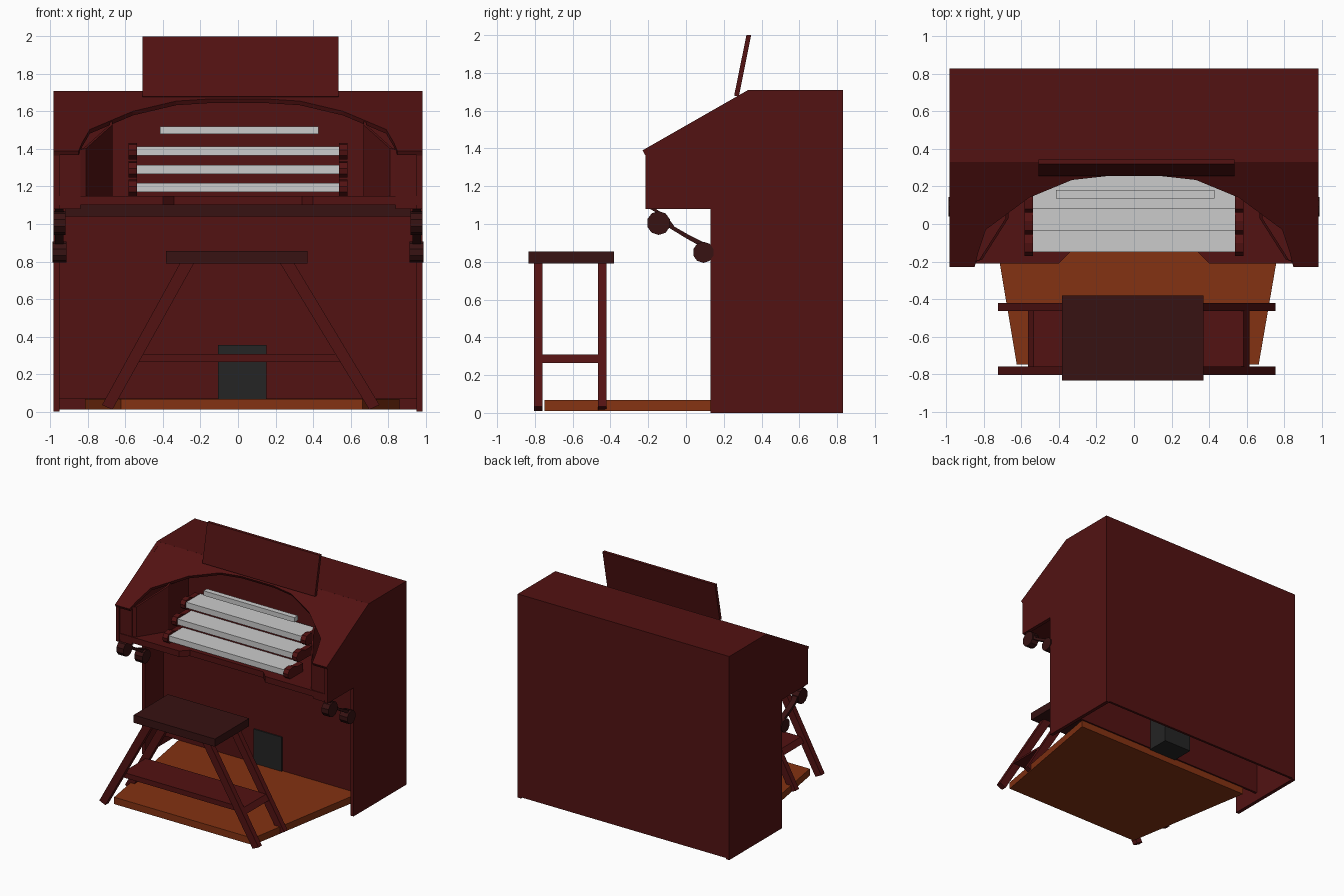
import bpy, bmesh, math
from mathutils import Vector

if "Cube" in bpy.data.objects:
    bpy.data.objects.remove(bpy.data.objects["Cube"])


def material(name, r, g, b):
    m = bpy.data.materials.new(name)
    m.diffuse_color = (r, g, b, 1)
    m.use_nodes = True
    m.node_tree.nodes["Principled BSDF"].inputs["Base Color"].default_value = m.diffuse_color
    return m


RED = material("red_wood", 0.085, 0.006, 0.006)
DARK = material("dark_wood", 0.038, 0.006, 0.006)
OAK = material("oak", 0.23, 0.032, 0.006)
BLACK = material("black", 0.018, 0.018, 0.018)
KEY = material("ivory", 0.8, 0.8, 0.8)


def prism(name, pts, offset, mat):
    """Extrude a flat 3D outline along an offset vector."""
    bm = bmesh.new()
    face = bm.faces.new([bm.verts.new(p) for p in pts])
    ext = bmesh.ops.extrude_face_region(bm, geom=[face], use_keep_orig=True)
    moved = [v for v in ext["geom"] if isinstance(v, bmesh.types.BMVert)]
    bmesh.ops.translate(bm, verts=moved, vec=Vector(offset))
    bmesh.ops.recalc_face_normals(bm, faces=bm.faces)
    me = bpy.data.meshes.new(name)
    bm.to_mesh(me)
    bm.free()
    me.materials.append(mat)
    ob = bpy.data.objects.new(name, me)
    bpy.context.collection.objects.link(ob)
    return ob


def box(name, x, y, z, mat=RED):
    pts = [(x[0], y[0], z[0]), (x[1], y[0], z[0]), (x[1], y[1], z[0]), (x[0], y[1], z[0])]
    return prism(name, pts, (0, 0, z[1] - z[0]), mat)


def side_cut(name, yz, x0, x1, mat=RED):
    return prism(name, [(x0, y, z) for y, z in yz], (x1 - x0, 0, 0), mat)


def plan(name, xy, z0, z1, mat=RED):
    return prism(name, [(x, y, z0) for x, y in xy], (0, 0, z1 - z0), mat)


def front_cut(name, xz, y0, y1, mat=RED):
    return prism(name, [(x, y0, z) for x, z in xz], (0, y1 - y0, 0), mat)


def slope_z(y):
    return 1.39 + (y + 0.23) * 0.571


def circle(cy, cz, r, n=10):
    return [(cy + r * math.cos(math.tau * (i + .5) / n), cz + r * math.sin(math.tau * (i + .5) / n))
            for i in range(n)]


# cabinet shell: sides, back, top and recessed knee panel
side = [(0.83, 0), (0.83, 1.71), (0.33, 1.71), (-0.23, 1.39), (-0.215, 1.365),
        (-0.215, 1.08), (0.13, 1.08), (0.13, 0)]
for s, label in ((-1, "left"), (1, "right")):
    side_cut(label + "_side_panel", side, s * 0.983, s * 0.953)
box("back_panel", (-0.955, 0.955), (0.81, 0.83), (0.01, 1.71))
box("top_panel", (-0.955, 0.955), (0.33, 0.81), (1.685, 1.71))
box("knee_panel", (-0.955, 0.955), (0.37, 0.39), (0.07, 1.1))
box("knee_rail", (-0.92, 0.92), (0.33, 0.37), (1.04, 1.1), DARK)

# sloping fascia with the arched opening
arch = [(-0.85, -0.23), (-0.83, -0.15), (-0.79, -0.03), (-0.56, 0.14), (-0.33, 0.235), (-0.15, 0.255)]
outline = [(-0.98, 0.33), (-0.98, -0.23)] + arch
outline += [(-x, y) for x, y in reversed(outline)]
prism("arched_fascia", [(x, y, slope_z(y)) for x, y in outline], (0, 0.012, -0.022), RED)

# niche: key desk with knee notch, cheeks, angled stop jambs, rear wall
half = [(-0.955, 0.37), (-0.955, -0.21), (-0.4, -0.21), (-0.34, -0.15)]
plan("key_desk", half + [(-x, y) for x, y in reversed(half)], 1.1, 1.15)
for s, label in ((-1, "left"), (1, "right")):
    box(label + "_front_cheek", sorted((s * 0.84, s * 0.955)), (-0.205, -0.185), (1.08, 1.385))
    path = [(0.84, -0.2), (0.81, -0.19), (0.67, 0.03), (0.67, 0.32)]
    for i, (a, b) in enumerate(zip(path, path[1:])):
        wall = [(s * a[0], a[1], 1.15), (s * b[0], b[1], 1.15),
                (s * b[0], b[1], slope_z(b[1]) - 0.01), (s * a[0], a[1], slope_z(a[1]) - 0.01)]
        prism(f"{label}_stop_jamb_{i}", wall, (s * 0.015, 0, 0), RED)
box("niche_back_wall", (-0.68, 0.68), (0.3, 0.32), (1.1, 1.68))

# three stepped manuals with rounded end cheeks
for i in range(3):
    y, z = -0.15 + 0.115 * i, 1.17 + 0.097 * i
    box(f"manual_{i + 1}", (-0.54, 0.54), (y, y + 0.19), (z, z + 0.048), KEY)
    cheek = [(y + 0.18, z - 0.02), (y + 0.01, z - 0.02), (y - 0.015, z), (y - 0.02, z + 0.03),
             (y, z + 0.06), (y + 0.05, z + 0.068), (y + 0.10, z + 0.05), (y + 0.18, z + 0.05)]
    for s, label in ((-1, "left"), (1, "right")):
        side_cut(f"manual_{i + 1}_{label}_cheek", cheek, s * 0.538, s * 0.583)
    if i:
        box(f"manual_{i + 1}_support", (-0.54, 0.54), (y + 0.07, y + 0.18), (z - 0.05, z))
box("tablet_rail", (-0.415, 0.43), (0.135, 0.18), (1.48, 1.52), KEY)

# music desk
side_cut("music_desk", [(0.255, 1.68), (0.28, 1.675), (0.345, 2.0), (0.32, 2.0)], -0.51, 0.535)

# scroll brackets under the overhang
for s, label in ((-1, "left"), (1, "right")):
    side_cut(label + "_bracket_front_scroll", circle(-0.145, 1.005, 0.063), s * 0.92, s * 0.985, DARK)
    side_cut(label + "_bracket_rear_scroll", circle(0.092, 0.85, 0.056), s * 0.915, s * 0.99, DARK)
    side_cut(label + "_bracket_arm", [(-0.19, 1.08), (-0.14, 1.05), (-0.09, 0.98), (0.0, 0.925),
             (0.08, 0.88), (0.14, 0.88), (0.08, 0.91), (0.01, 0.945), (-0.06, 0.985), (-0.1, 1.04),
             (-0.16, 1.08)], s * 0.93, s * 0.975, DARK)

# pedal board and swell pedal
plan("pedal_board", [(-0.625, -0.75), (0.665, -0.75), (0.86, 0.38), (-0.815, 0.38)], 0.01, 0.068, OAK)
box("swell_pedal", (-0.107, 0.153), (0.36, 0.57), (0.06, 0.355), BLACK)

# bench with splayed legs and low shelf
box("bench_seat", (-0.385, 0.37), (-0.835, -0.38), (0.79, 0.855), DARK)
for y, label in ((-0.805, "front"), (-0.465, "rear")):
    front_cut(label + "_left_leg", [(-0.725, 0.035), (-0.67, 0.01), (-0.235, 0.79), (-0.31, 0.79)],
              y, y + 0.045)
    front_cut(label + "_right_leg", [(0.755, 0.035), (0.70, 0.01), (0.225, 0.79), (0.30, 0.79)],
              y, y + 0.045)
front_cut("bench_shelf", [(-0.565, 0.265), (0.615, 0.265), (0.585, 0.308), (-0.535, 0.308)], -0.765, -0.46)
